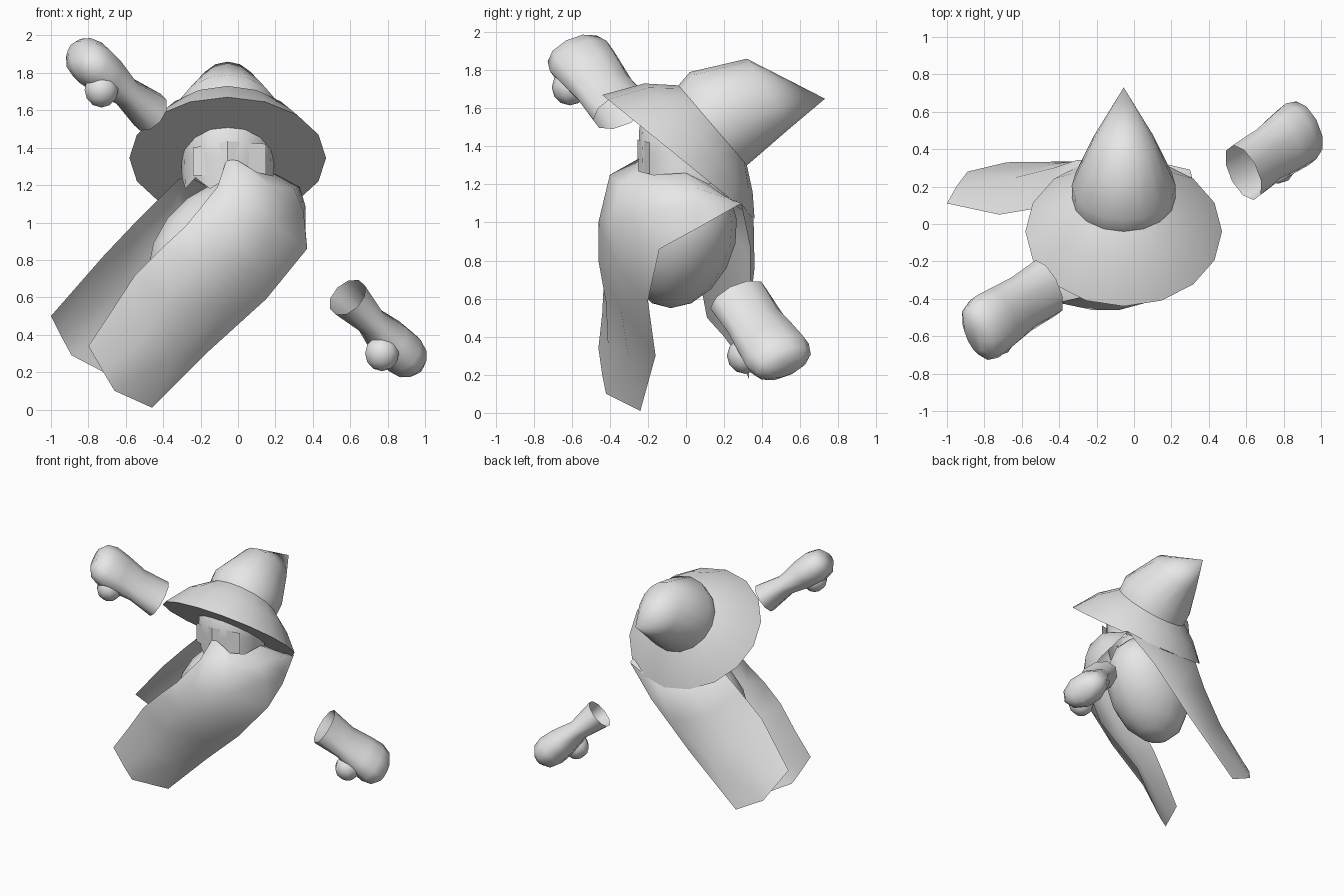
import bpy, bmesh, math
from mathutils import Vector

if "Cube" in bpy.data.objects:
    bpy.data.objects.remove(bpy.data.objects["Cube"], do_unlink=True)

grey = bpy.data.materials.new("light grey")
grey.use_nodes = True
grey.diffuse_color = (0.8, 0.8, 0.8, 1)
grey.node_tree.nodes["Principled BSDF"].inputs["Base Color"].default_value = (0.8, 0.8, 0.8, 1)


def finish(bm, name, angle=60):
    bmesh.ops.remove_doubles(bm, verts=bm.verts, dist=0.0005)
    bmesh.ops.recalc_face_normals(bm, faces=bm.faces)
    mesh = bpy.data.meshes.new(name)
    bm.to_mesh(mesh)
    bm.free()
    mesh.materials.append(grey)
    ob = bpy.data.objects.new(name, mesh)
    bpy.context.collection.objects.link(ob)
    bpy.ops.object.select_all(action='DESELECT')
    ob.select_set(True)
    bpy.context.view_layer.objects.active = ob
    bpy.ops.object.shade_smooth_by_angle(angle=math.radians(angle))


def skin(bm, rows, closed=False):
    """Join rows of points into quads."""
    grid = [[bm.verts.new(p) for p in row] for row in rows]
    n = len(grid[0])
    for a, b in zip(grid, grid[1:]):
        for i in range(n if closed else n - 1):
            j = (i + 1) % n
            bm.faces.new((a[i], a[j], b[j], b[i]))
    return grid


def ring(c, u, v, ru, rv, n=16):
    c, u, v = Vector(c), Vector(u).normalized(), Vector(v).normalized()
    return [c + u * ru * math.cos(t) + v * rv * math.sin(t)
            for t in (2 * math.pi * i / n for i in range(n))]


# Tilted hat: brim cone with a flat underside, then crown bent to a point
X = -0.055
side = Vector((1, 0, 0))


def hat_ring(front, back, squash=1.0):
    f, b = Vector((X, *front)), Vector((X, *back))
    r = (b - f).length / 2
    return ring((f + b) / 2, side, b - f, r * squash, r)


bm = bmesh.new()
brim = skin(bm, [hat_ring((-0.44, 1.67), (0.36, 1.02), 1.02),
                 hat_ring((-0.22, 1.73), (0.35, 1.16)),
                 hat_ring((-0.04, 1.72), (0.32, 1.30))], True)
bm.faces.new(brim[0])
finish(bm, "hat_brim")
bm = bmesh.new()
crown = skin(bm, [hat_ring((-0.04, 1.72), (0.32, 1.30)),
                  hat_ring((0.02, 1.79), (0.39, 1.36), 0.98),
                  hat_ring((0.32, 1.86), (0.54, 1.49), 0.8)], True)
tip = bm.verts.new((X, 0.73, 1.65))
for i in range(16):
    bm.faces.new((crown[-1][i], crown[-1][(i + 1) % 16], tip))
finish(bm, "hat_crown")

# Head with a ragged lower hairline
bm = bmesh.new()
rows = [ring((X, 0, z), side, (0, 1, 0), r, r) for z, r in
        ((1.21, 0.245), (1.36, 0.25), (1.5, 0.245), (1.56, 0.2))]
for i, p in enumerate(rows[0]):
    p.z += 0.03 * (-1) ** i
head = skin(bm, rows, True)
bm.faces.new(head[-1])
finish(bm, "head")

# Folded fringe over the face
bm = bmesh.new()
skin(bm, [[(-0.24, -0.19, 1.40), (X, -0.255, 1.435), (0.15, -0.19, 1.42)],
          [(-0.24, -0.19, 1.25), (X, -0.255, 1.25), (0.15, -0.19, 1.25)]])
finish(bm, "face_fringe", 10)

# Rounded body, leaning along the sweep of the cloak
bm = bmesh.new()
bmesh.ops.create_uvsphere(bm, u_segments=14, v_segments=8, radius=1)
for v in bm.verts:
    v.co = Vector((-0.14 + 0.32 * v.co.x + 0.13 * v.co.z,
                   -0.01 + 0.27 * v.co.y + 0.07 * v.co.z, 0.89 + 0.34 * v.co.z))
finish(bm, "body")

# Cloak front panel, swept down to the right
bm = bmesh.new()
skin(bm, [
    [(-0.06, -0.24, 1.34), (0.0, -0.25, 1.33), (0.10, -0.25, 1.27), (0.18, -0.17, 1.25)],
    [(-0.11, -0.33, 1.19), (0.0, -0.40, 1.25), (0.17, -0.35, 1.20), (0.30, -0.15, 1.18)],
    [(-0.28, -0.39, 0.98), (-0.08, -0.46, 1.0), (0.18, -0.39, 1.0), (0.35, -0.14, 1.06)],
    [(-0.41, -0.42, 0.86), (-0.22, -0.46, 0.80), (0.12, -0.36, 0.78), (0.37, -0.14, 0.86)],
    [(-0.55, -0.43, 0.72), (-0.38, -0.42, 0.58), (-0.08, -0.34, 0.54), (0.15, -0.20, 0.59)],
    [(-0.68, -0.44, 0.52), (-0.53, -0.41, 0.36), (-0.34, -0.30, 0.28), (-0.17, -0.16, 0.30)],
    [(-0.80, -0.46, 0.34), (-0.72, -0.44, 0.20), (-0.66, -0.42, 0.10), (-0.46, -0.24, 0.01)]])
# Shoulder joining the two panels
skin(bm, [
    [(0.18, -0.17, 1.25), (0.20, 0.0, 1.26), (0.16, 0.12, 1.20)],
    [(0.30, -0.15, 1.18), (0.33, 0.03, 1.19), (0.27, 0.20, 1.14)],
    [(0.35, -0.14, 1.06), (0.36, 0.06, 1.09), (0.30, 0.29, 1.10)],
    [(0.37, -0.14, 0.86), (0.36, 0.06, 0.97), (0.30, 0.29, 1.10)]])
# Cloak back panel, nearly flat behind the body
skin(bm, [
    [(-0.27, 0.06, 1.25), (-0.18, 0.12, 1.20), (-0.02, 0.13, 1.19), (0.16, 0.12, 1.20)],
    [(-0.32, 0.08, 1.23), (-0.24, 0.25, 1.10), (0.02, 0.26, 1.09), (0.27, 0.20, 1.14)],
    [(-0.42, 0.10, 1.13), (-0.31, 0.34, 1.04), (0.02, 0.355, 1.02), (0.30, 0.29, 1.10)],
    [(-0.54, 0.08, 1.01), (-0.43, 0.30, 0.88), (-0.12, 0.36, 0.76), (0.08, 0.335, 0.88)],
    [(-0.72, 0.05, 0.82), (-0.63, 0.25, 0.66), (-0.45, 0.32, 0.50), (-0.26, 0.335, 0.55)],
    [(-1.0, 0.11, 0.50), (-0.95, 0.20, 0.40), (-0.89, 0.28, 0.29), (-0.68, 0.33, 0.18)]])
finish(bm, "cloak")


# Floating hands: open waisted cuff, broad flattened fist and thumb
def hand(name, cuff, fist, thumb):
    cuff, fist = Vector(cuff), Vector(fist)
    axis = (fist - cuff).normalized()
    wide = Vector((0.33, -0.89, -0.31)).normalized()
    narrow = axis.cross(wide)
    length = (fist - cuff).length
    bm = bmesh.new()
    rows = [ring(cuff + axis * length * t, wide, narrow, a, b, 10) for t, a, b in (
        (0.0, 0.165, 0.115), (0.45, 0.16, 0.08), (0.8, 0.175, 0.115),
        (1.05, 0.185, 0.125), (1.22, 0.16, 0.105), (1.31, 0.10, 0.055))]
    loops = skin(bm, rows, True)
    bm.faces.new(loops[-1])
    finish(bm, name)
    bm = bmesh.new()
    bmesh.ops.create_uvsphere(bm, u_segments=10, v_segments=6, radius=0.095)
    bmesh.ops.translate(bm, verts=bm.verts, vec=thumb)
    finish(bm, name + "_thumb")


hand("right_hand", (-0.47, -0.34, 1.59), (-0.77, -0.54, 1.84), (-0.73, -0.61, 1.71))
hand("left_hand", (0.585, 0.275, 0.60), (0.86, 0.47, 0.32), (0.77, 0.31, 0.30))
